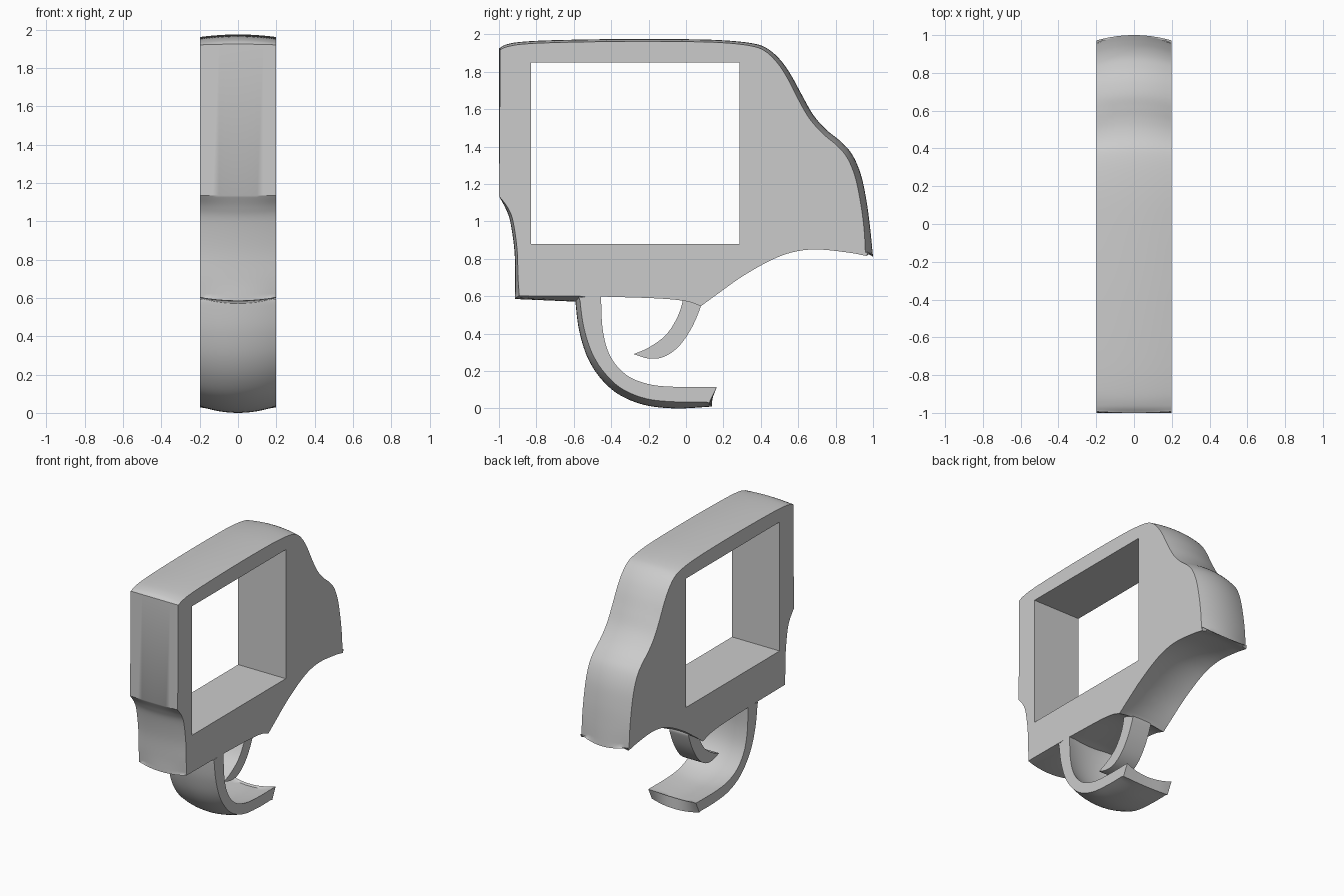
import bpy, bmesh, math
from mathutils import Vector

if "Cube" in bpy.data.objects:
    bpy.data.objects.remove(bpy.data.objects["Cube"])

N = 6        # spline steps per segment
LAYERS = 12  # slices across the width


def spline(pts, n=N):
    """Catmull-Rom through (y, z, crown) points."""
    p = [Vector(q) for q in pts]
    p = [2 * p[0] - p[1]] + p + [2 * p[-1] - p[-2]]
    out = []
    for a, b, c, d in zip(p, p[1:], p[2:], p[3:]):
        for i in range(n):
            t = i / n
            out.append(0.5 * (2 * b + (c - a) * t + (2 * a - 5 * b + 4 * c - d) * t * t
                              + (3 * b - a - 3 * c + d) * t ** 3))
    return out + [p[-2]]


def crowned_solid(name, runs, half):
    """Sweep a clockwise side profile across x.
    crown > 0: edges sink by that depth; crown < 0: the middle sinks."""
    prof = []
    for run in runs:
        for q in (spline(run) if len(run) > 2 else [Vector(r) for r in run]):
            if not prof or (q - prof[-1]).xy.length > 1e-4:
                prof.append(q)
    if (prof[0] - prof[-1]).xy.length < 1e-4:
        prof.pop()
    count = len(prof)
    normals = []
    for i, q in enumerate(prof):
        a = (q - prof[i - 1]).xy.normalized()
        b = (prof[(i + 1) % count] - q).xy.normalized()
        t = (a + b).normalized()
        normals.append(Vector((-t.y, t.x)))
    bm = bmesh.new()
    rings = []
    for k in range(LAYERS + 1):
        u = 2 * k / LAYERS - 1
        ring = []
        for q, nrm in zip(prof, normals):
            d = q.z * u * u if q.z > 0 else -q.z * (1 - u * u)
            s = q.xy - nrm * d
            ring.append(bm.verts.new((u * half, s.x, s.y)))
        rings.append(ring)
    for r0, r1 in zip(rings, rings[1:]):
        for i in range(count):
            j = (i + 1) % count
            bm.faces.new((r0[i], r0[j], r1[j], r1[i]))
    bm.faces.new(rings[0])
    bm.faces.new(rings[-1])
    bmesh.ops.recalc_face_normals(bm, faces=bm.faces)
    me = bpy.data.meshes.new(name)
    bm.to_mesh(me)
    bm.free()
    ob = bpy.data.objects.new(name, me)
    bpy.context.collection.objects.link(ob)
    return ob


def smooth(ob):
    bpy.ops.object.select_all(action='DESELECT')
    ob.select_set(True)
    bpy.context.view_layer.objects.active = ob
    bpy.ops.object.shade_smooth_by_angle(angle=math.radians(32))


# Body: front face, top and back, underside, lower front
front = [(-1, 1.135, 0), (-1, 1.925, .008)]
top = [(-1, 1.925, .008), (-.96, 1.946, .013), (-.88, 1.96, .013), (-.7, 1.969, .013),
       (-.35, 1.975, .013), (0, 1.974, .013), (.2, 1.968, .013), (.35, 1.953, .015),
       (.43, 1.927, .018), (.5, 1.868, .022), (.56, 1.785, .025), (.62, 1.675, .028),
       (.68, 1.57, .028), (.75, 1.49, .028), (.83, 1.425, .03), (.89, 1.355, .032),
       (.935, 1.25, .033), (.965, 1.11, .033), (.985, .96, .033), (1, .81, .04)]
under = [(.965, .815, -.02), (.87, .833, -.03), (.7, .85, -.03), (.57, .835, -.03),
         (.45, .79, -.03), (.3, .705, -.03), (.18, .62, -.03), (.08, .547, -.02)]
belly = [(.08, .547, -.02), (0, .573, -.03), (-.15, .588, -.03), (-.45, .598, -.01)]
bottom = [(-.57, .57, .03), (-.915, .585, .025)]
chin = [(-.915, .585, .025), (-.913, .7, .015), (-.918, .85, .015), (-.94, 1.0, .015),
        (-.965, 1.07, .012), (-1, 1.135, 0)]
body = crowned_solid("body_frame", [front, top, under, belly, bottom, chin], .198)

# Window cut through the body
bpy.ops.mesh.primitive_cube_add(size=1, location=(0, -.2725, 1.365))
cutter = bpy.context.object
cutter.name = "window_cutter"
cutter.scale = (1, 1.115, .97)
cutter.hide_render = True
mod = body.modifiers.new("window", 'BOOLEAN')
mod.object = cutter
mod.operation = 'DIFFERENCE'
mod.solver = 'EXACT'
bpy.context.view_layer.objects.active = body
bpy.ops.object.modifier_apply(modifier=mod.name)
bpy.data.objects.remove(cutter)
smooth(body)

# Hooked guard: outer curve, then inner curve back to the body
outer = [(.14, .01, .025), (-.05, 0, .035), (-.22, .018, .035), (-.36, .075, .035),
         (-.46, .165, .035), (-.53, .28, .032), (-.572, .42, .028), (-.59, .56, .025),
         (-.59, .61, .025)]
inner = [(-.455, .61, -.02), (-.445, .42, -.03), (-.405, .28, -.035), (-.32, .18, -.035),
         (-.2, .13, -.035), (-.05, .115, -.035), (.165, .115, -.035)]
guard = crowned_solid("trigger_guard", [outer, inner], .198)
smooth(guard)

# Curved trigger
back = [(.08, .58, 0), (.08, .547, 0), (.03, .43, 0), (-.04, .33, 0), (-.12, .275, 0),
        (-.2, .267, 0), (-.28, .29, 0)]
face = [(-.28, .29, 0), (-.2, .325, 0), (-.11, .39, 0), (-.05, .48, 0), (-.02, .565, 0),
        (-.02, .61, 0)]
trigger = crowned_solid("trigger", [back, face], .08)
smooth(trigger)
